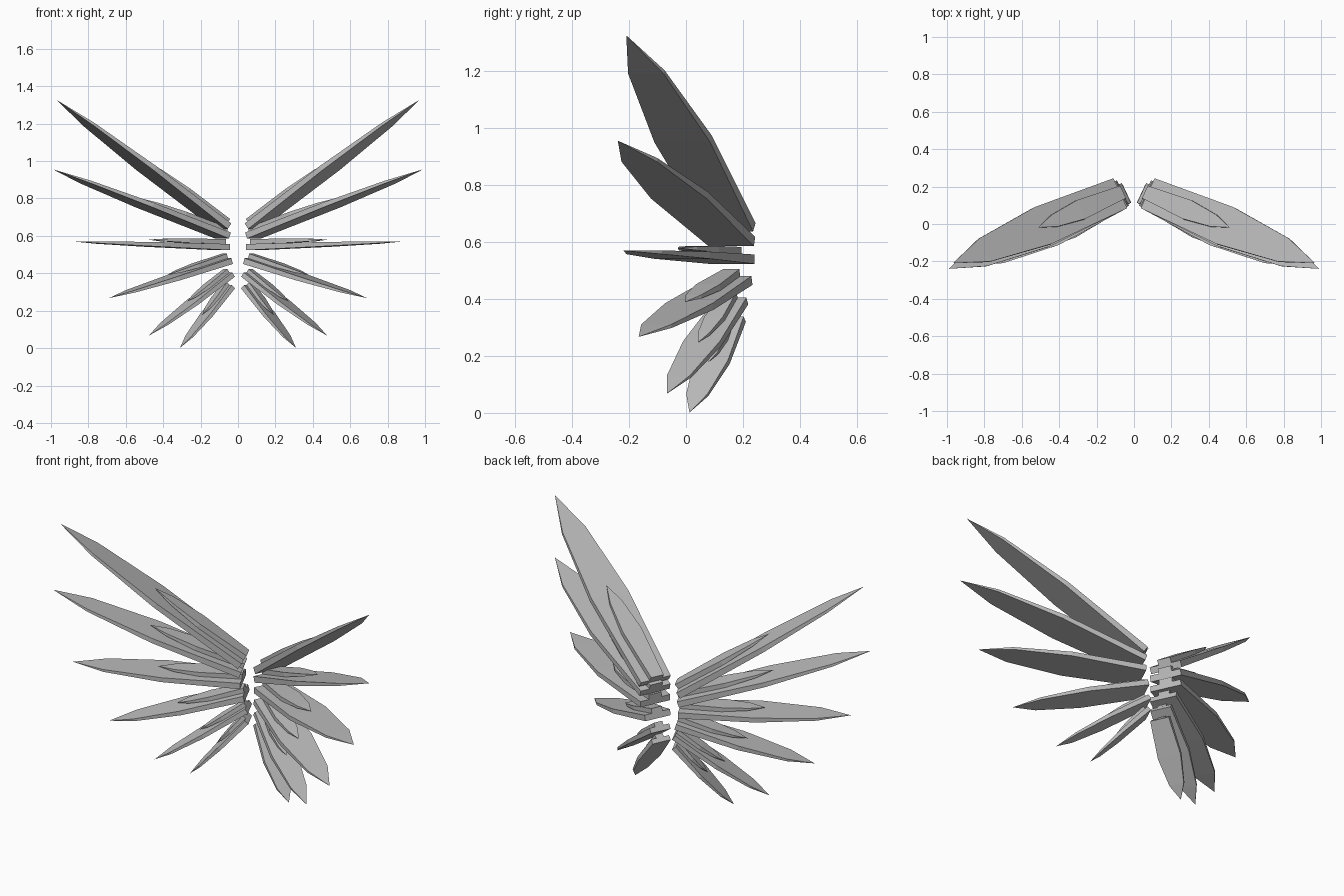
import bpy, bmesh
from math import radians
from mathutils import Vector, Matrix

cube = bpy.data.objects.get("Cube")
if cube:
    bpy.data.objects.remove(cube, do_unlink=True)

# One plain grey for every feather
grey = bpy.data.materials.new("feather_grey")
grey.use_nodes = True
colour = (0.5, 0.5, 0.5, 1)
grey.diffuse_color = colour
grey.node_tree.nodes["Principled BSDF"].inputs["Base Color"].default_value = colour

# Blade stations: fraction of length, relative half width, relative thickness
MAIN = [(0, 1, 1), (0.46, 1.23, 0.75), (0.81, 0.78, 0.4)]
COVERT = [(0, 0.42, 0.8), (0.5, 0.62, 0.7), (0.81, 0.4, 0.4)]

# Each wing is a flat fan, swept forward about the vertical axis
SWEEP = Matrix.Rotation(radians(-25), 3, 'Z')


def blade(name, root, tip, half, thick, stations, side):
    """Tapered flat blade running from root to a pointed tip."""
    bm = bmesh.new()
    axis = tip - root
    normal = Vector((-axis.z, 0, axis.x)).normalized()
    across = Vector((0, 1, 0))

    def vert(p):
        p = SWEEP @ p
        return bm.verts.new((p.x * side, p.y, p.z))

    rings = []
    for t, w, h in stations:
        centre = root + axis * t
        rings.append([vert(centre + across * half * w * a + normal * thick * h * b / 2)
                      for a, b in ((-1, -1), (1, -1), (1, 1), (-1, 1))])
    point = vert(tip)
    bm.faces.new(rings[0])
    for i in range(4):
        j = (i + 1) % 4
        for r, s in zip(rings, rings[1:]):
            bm.faces.new((r[i], r[j], s[j], s[i]))
        bm.faces.new((rings[-1][i], rings[-1][j], point))
    bmesh.ops.recalc_face_normals(bm, faces=bm.faces)
    mesh = bpy.data.meshes.new(name)
    bm.to_mesh(mesh)
    bm.free()
    mesh.materials.append(grey)
    bpy.context.collection.objects.link(bpy.data.objects.new(name, mesh))


# Feathers from top to bottom: root, tip, root half width, thickness
FEATHERS = [
    ((0.007, 0.18, 0.652), (0.966, 0.219, 1.326), 0.088, 0.036),
    ((0.005, 0.18, 0.602), (0.998, 0.201, 0.956), 0.088, 0.034),
    ((0.005, 0.18, 0.54), (0.89, 0.173, 0.57), 0.088, 0.033),
    ((-0.012, 0.175, 0.465), (0.696, 0.141, 0.267), 0.075, 0.032),
    ((-0.025, 0.168, 0.393), (0.46, 0.14, 0.067), 0.058, 0.028),
    ((-0.025, 0.163, 0.329), (0.276, 0.142, 0.001), 0.053, 0.026),
]

for side, label in ((1, "left"), (-1, "right")):
    for n, (root, tip, half, thick) in enumerate(FEATHERS, 1):
        root, tip = Vector(root), Vector(tip)
        blade(f"{label}_feather_{n}", root, tip, half, thick, MAIN, side)
        # Short covert feather lying on the upper face
        axis = tip - root
        up = Vector((-axis.z, 0, axis.x)).normalized() * thick
        blade(f"{label}_covert_{n}", root + up * 0.9, root + axis * 0.5 + up * 0.75,
              half, thick, COVERT, side)
